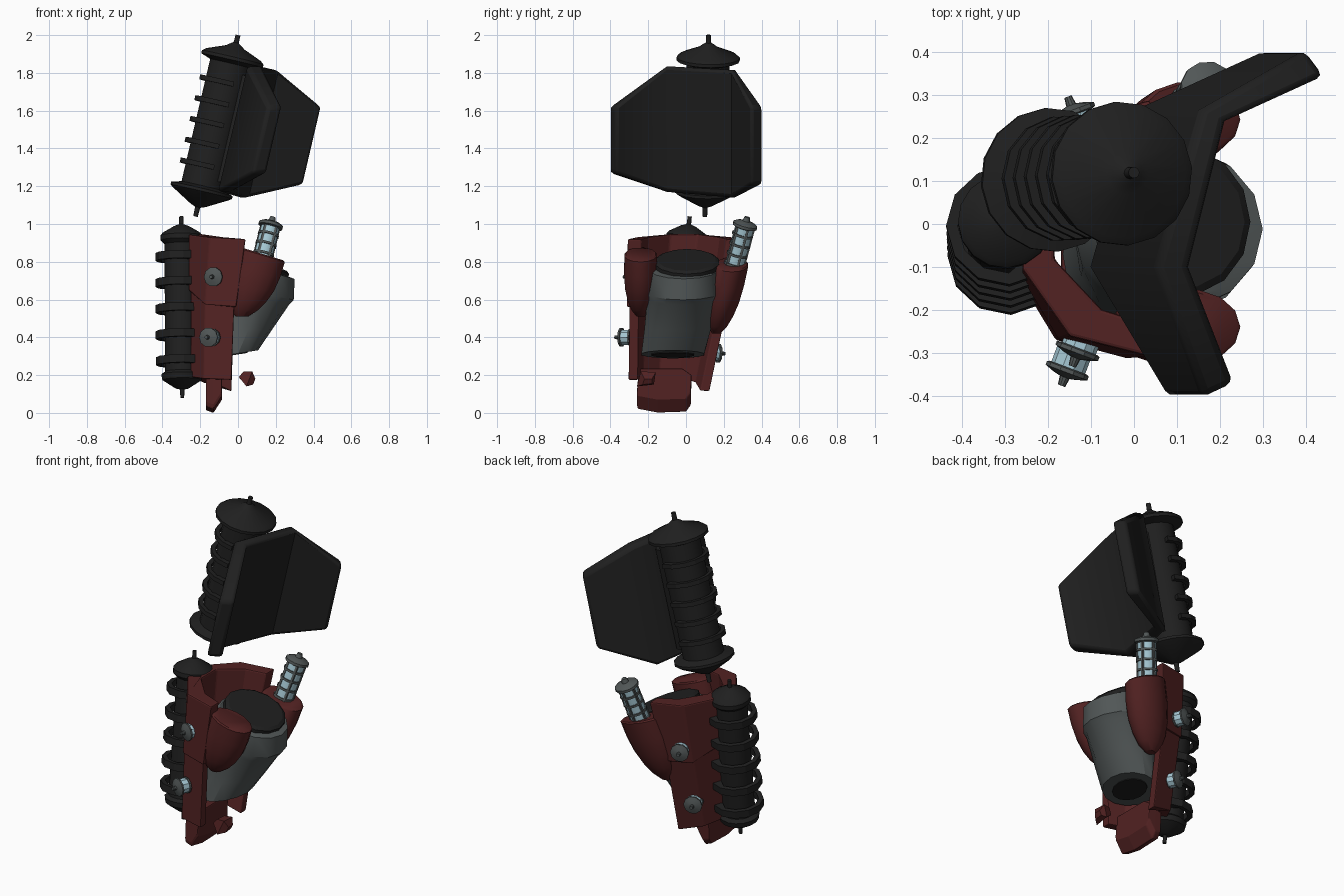
import bpy, bmesh, math
from mathutils import Vector

if "Cube" in bpy.data.objects:
    bpy.data.objects.remove(bpy.data.objects["Cube"])


def material(name, r, g, b):
    m = bpy.data.materials.new(name)
    m.diffuse_color = (r, g, b, 1)
    m.use_nodes = True
    m.node_tree.nodes["Principled BSDF"].inputs["Base Color"].default_value = m.diffuse_color
    return m


BLACK = material("charcoal", .014, .014, .014)
RED = material("dark_red", .085, .016, .016)
GREY = material("steel_grey", .082, .094, .094)
BLUE = material("pale_blue", .38, .58, .66)


def loft(name, rings, mat, smooth=35, closed=False, bevel=0, limit=35):
    """Skin a list of equal-length point rings and cap the ends."""
    bm = bmesh.new()
    vs = [[bm.verts.new(p) for p in ring] for ring in rings]
    n = len(vs[0])
    pairs = list(zip(vs, vs[1:])) + ([(vs[-1], vs[0])] if closed else [])
    for a, b in pairs:
        for i in range(n):
            j = (i + 1) % n
            bm.faces.new((a[i], a[j], b[j], b[i]))
    if not closed:
        bm.faces.new(vs[0][::-1])
        bm.faces.new(vs[-1])
    bmesh.ops.recalc_face_normals(bm, faces=bm.faces)
    me = bpy.data.meshes.new(name)
    bm.to_mesh(me)
    bm.free()
    ob = bpy.data.objects.new(name, me)
    bpy.context.collection.objects.link(ob)
    me.materials.append(mat)
    if bevel:
        mod = ob.modifiers.new("bevel", 'BEVEL')
        mod.width, mod.segments, mod.limit_method = bevel, 2, 'ANGLE'
        mod.angle_limit = math.radians(limit)
    if smooth:
        bpy.ops.object.select_all(action='DESELECT')
        ob.select_set(True)
        bpy.context.view_layer.objects.active = ob
        bpy.ops.object.shade_smooth_by_angle(angle=math.radians(smooth))
    return ob


def lathe(name, profile, start, axis, mat, sides=16, closed=False, smooth=35):
    """Revolve (distance, radius) pairs about an axis from start."""
    q = Vector(axis).to_track_quat('Z', 'Y')
    rings = []
    for t, r in profile:
        rings.append([Vector(start) + q @ Vector((r * math.cos(a), r * math.sin(a), t))
                      for a in (2 * math.pi * i / sides for i in range(sides))])
    return loft(name, rings, mat, smooth, closed)


def hoop(name, t, h, r0, r1, start, axis, mat, sides=12):
    prof = [(t - h / 2, r0), (t - h / 2, r1), (t + h / 2, r1), (t + h / 2, r0)]
    lathe(name, prof, start, axis, mat, sides, True, 20)


def half_hoop(name, t, h, r0, r1, start, axis, mat, spread, steps=8):
    """Open rib standing off a canister on its -x side, with ends turned inwards."""
    ax = Vector(axis).normalized()
    u = (Vector((-1, 0, 0)) + ax * ax.x).normalized()
    v = ax.cross(u)
    c = Vector(start) + ax * t
    rings = []
    for i in range(steps + 1):
        a = math.radians(-spread + 2 * spread * i / steps)
        d = u * math.cos(a) + v * math.sin(a)
        inner = r0 * (.8 if i in (0, steps) else 1)
        rings.append([c + d * r + ax * k for r, k in
                      [(inner, -h / 2), (r1, -h / 2), (r1, h / 2), (inner, h / 2)]])
    loft(name, rings, mat, 0)


# Upper ribbed canister, leaning to the right
start, axis = (-.225, .10, 1.04), (.225, .02, .96)
lathe("upper_canister", [(0, .012), (.05, .014), (.06, .04), (.125, .155), (.135, .168),
      (.15, .168), (.165, .115), (.83, .115), (.848, .168), (.865, .168), (.88, .15),
      (.92, .05), (.935, .03), (.945, .014), (.986, .013)], start, axis, BLACK)
for i in range(5):
    half_hoop("upper_canister_rib", .273 + i * .113, .026, .122, .147, start, axis, BLACK, 105)

# Lower ribbed canister, leaning slightly back
start, axis = (-.295, -.095, .08), (-.005, .115, .96)
lathe("lower_canister", [(0, .01), (.045, .012), (.05, .035), (.095, .105), (.125, .111),
      (.14, .09), (.82, .09), (.84, .111), (.865, .111), (.88, .10), (.915, .04),
      (.925, .012), (.967, .011)], start, axis, BLACK)
for i in range(5):
    half_hoop("lower_canister_rib", .195 + i * .139, .042, .112, .139, start, axis, BLACK, 125)

# Folded shield panel: front-face columns (x, y, top z, bottom z) and back offset
LEAN = .234
cols = [(.235, -.37, 1.62, 1.27, -.075, -.035),
        (.13, -.10, 1.835, 1.17, -.08, .0),
        (.215, .24, 1.815, 1.14, -.06, .025),
        (.445, .345, 1.62, 1.21, -.045, .06)]
rings = []
for x, y, top, bot, ox, oy in cols:
    lo = x - (top - bot) * LEAN
    rings.append([(x, y, top), (lo, y, bot), (lo + ox, y + oy, bot), (x + ox, y + oy, top)])
loft("shield_panel", rings, BLACK, 50, bevel=.018, limit=55)

# Panel mount joining shield and canister
lathe("panel_mount", [(0, .08), (.58, .08)], (-.095, .09, 1.22), (.225, .02, .96), BLACK, 8)


def tilted_ring(c, tilt, rx, ry, sides=14):
    s, k = math.sin(math.radians(tilt)), math.cos(math.radians(tilt))
    return [(c[0] + rx * math.cos(a) * k, c[1] + ry * math.sin(a), c[2] - rx * math.cos(a) * s)
            for a in (2 * math.pi * i / sides for i in range(sides))]


# Grey cup with collar, bending towards its lower opening
loft("cup", [tilted_ring(*r) for r in [
    ((.10, -.01, .775), 18, .178, .178), ((.103, -.012, .762), 15, .204, .186),
    ((.08, -.015, .64), 11, .219, .2), ((.065, -.02, .608), 10, .208, .19),
    ((.02, -.045, .44), 0, .16, .18), ((-.03, -.07, .31), -9, .138, .17)]], GREY, 30)
loft("cup_core", [tilted_ring(*r) for r in [
    ((.085, .0, .73), 22, .174, .174), ((.11, .005, .8), 22, .174, .174),
    ((.114, .005, .81), 22, .155, .155)]], BLACK, 30)
loft("cup_opening", [tilted_ring(*r) for r in [
    ((-.03, -.07, .315), -9, .08, .115), ((-.028, -.07, .305), -9, .08, .115)]], BLACK, 30)


# Red half-octagon shells wrapped round the cup
def section(c, h, back, front, zs, wall):
    half = [(front, 1.0), ((front + back) / 2 - .04, .84), (back, .32)]
    outer = [(x, c - h * k) for x, k in half] + [(x, c + h * k) for x, k in half[::-1]]
    outer = [(x, y, z) for (x, y), z in zip(outer, zs)]
    inner = []
    for i, (x, y, z) in enumerate(outer):
        dx = 0 if i in (0, 5) else wall
        inner.append((x + dx, c + (y - c) * (1 - wall / h), z))
    return outer + inner[::-1]


loft("upper_shell", [section(-.01, .30, -.26, .04, (.92, .93, .945, .945, .93, .92), .075),
                     section(-.04, .275, -.26, -.01, (.56, .57, .65, .65, .57, .56), .075)],
     RED, 0, bevel=.008)
loft("lower_shell", [section(-.04, .26, -.25, -.02, (.57, .58, .66, .66, .58, .57), .05),
                     section(-.09, .215, -.25, -.035, (.175, .18, .19, .19, .16, .115), .05)],
     RED, 0, bevel=.006)


# Red rounded pods on both flanks of the cup
def pod(name, top, tip, tilt):
    top, tip = Vector(top), Vector(tip)
    rings = []
    for t, s in [(0, .9), (.02, .98), (.3, 1), (.55, .94), (.75, .78), (.9, .55), (1, .25)]:
        rings.append(tilted_ring(top.lerp(tip, t), tilt * (1 - t), .13 * s, .09 * s))
    loft(name, rings, RED, 40)


pod("front_pod", (.128, -.24, .842), (.02, -.24, .51), 17)
pod("rear_pod", (.128, .245, .79), (.02, .16, .42), 17)

# Caged glowing barrel standing in the rear pod
start, axis = (.115, .25, .76), (.065, .07, .26)
lathe("barrel_core", [(0, .05), (.25, .05)], start, axis, BLUE, 12)
for t in (.03, .085, .14, .195):
    hoop("barrel_ring", t, .012, .04, .058, start, axis, GREY)
q = Vector(axis).to_track_quat('Z', 'Y')
for i in range(5):
    a = i * math.tau / 5 + .5
    p = Vector(start) + q @ Vector((.05 * math.cos(a), .05 * math.sin(a), .02))
    lathe("barrel_bar", [(0, .009), (.225, .009)], p, axis, GREY, 4, smooth=0)
lathe("barrel_cap", [(.235, .055), (.24, .067), (.255, .067), (.265, .05), (.272, .02),
                     (.295, .014)], start, axis, GREY, 12)

# Small side thrusters: base point and outward direction
for p, d in [((-.10, -.215, .72), (-.35, -.93, 0)), ((-.125, -.26, .40), (-.35, -.93, 0)),
             ((-.11, .18, .655), (-.35, .93, 0)), ((-.135, .09, .32), (-.35, .93, -.05))]:
    lathe("thruster_core", [(.03, .042), (.085, .042)], p, d, BLUE, 10)
    hoop("thruster_collar", .035, .01, .03, .047, p, d, GREY, 10)
    lathe("thruster_cap", [(.08, .046), (.083, .052), (.092, .052), (.10, .03), (.104, .012),
                           (.125, .009)], p, d, GREY, 10)

# Red foot under the shell, and a loose fragment beside it
foot = [(-.26, .045), (-.255, .02), (-.15, 0), (.0, .005), (.025, .04), (.03, .2), (-.02, .235),
        (-.25, .235)]
loft("foot", [[(x, y, z + dz * (z < .1)) for y, z in foot] for x, dz in
              [(-.17, .015), (-.13, 0), (-.085, .07)]], RED, 0, bevel=.006)
loft("fragment", [[(.005, -.24, .19), (.01, -.18, .18), (.03, -.17, .215), (.03, -.24, .22)],
                  [(.045, -.26, .14), (.05, -.17, .15), (.075, -.16, .215), (.075, -.24, .22)],
                  [(.08, -.23, .15), (.08, -.18, .155), (.092, -.18, .18), (.092, -.22, .18)]],
     RED, 0)
